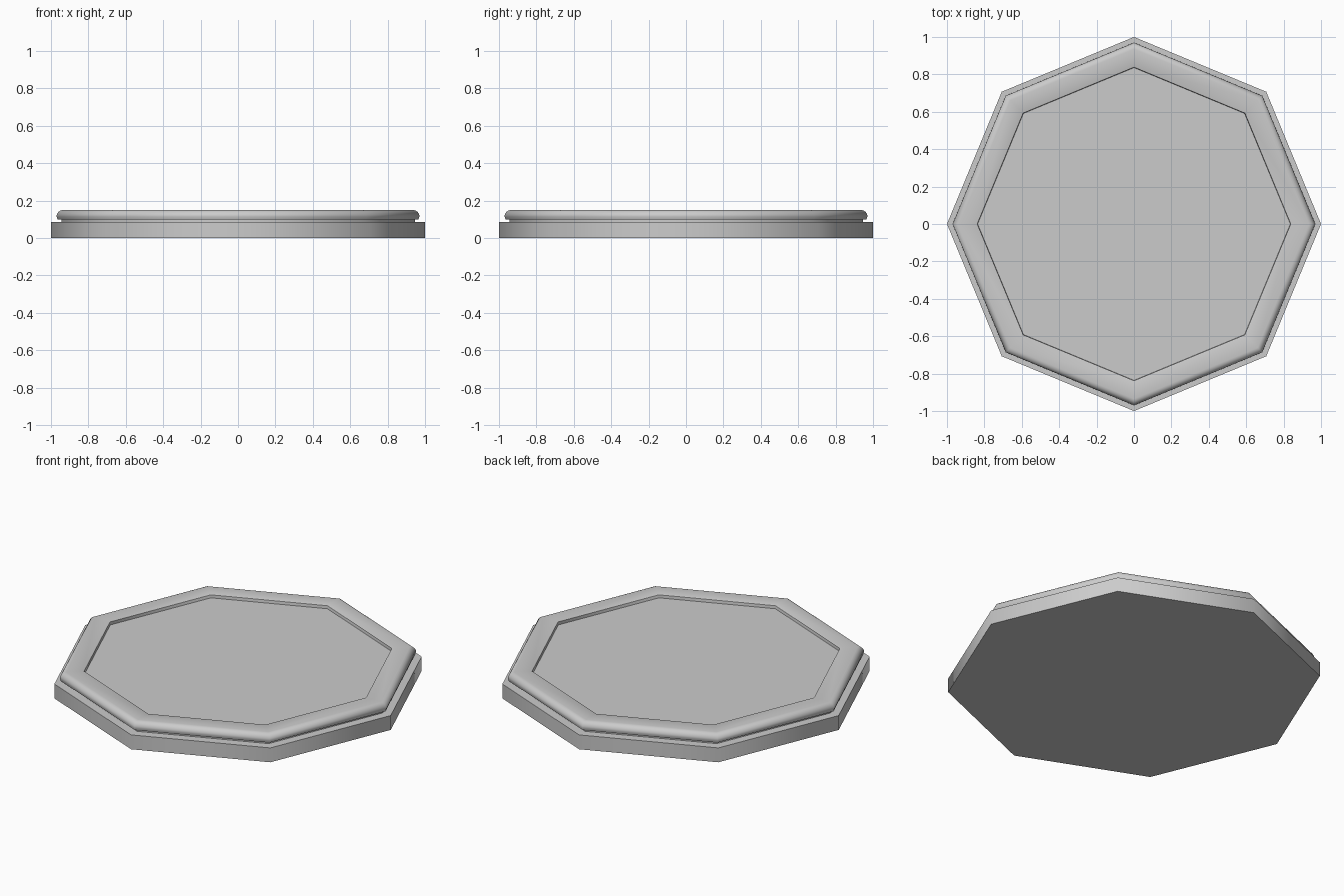
import bpy, bmesh, math

if "Cube" in bpy.data.objects:
    bpy.data.objects.remove(bpy.data.objects["Cube"])

SIDES = 8


def octagon_lathe(name, profile):
    """Stack octagonal rings of (radius, z) and cap both ends."""
    bm = bmesh.new()
    rings = []
    for r, z in profile:
        rings.append([bm.verts.new((r * math.cos(i * math.tau / SIDES),
                                    r * math.sin(i * math.tau / SIDES), z))
                      for i in range(SIDES)])
    for a, b in zip(rings, rings[1:]):
        for i in range(SIDES):
            j = (i + 1) % SIDES
            bm.faces.new((a[i], a[j], b[j], b[i]))
    bm.faces.new(rings[0][::-1])
    bm.faces.new(rings[-1])
    bmesh.ops.recalc_face_normals(bm, faces=bm.faces)
    mesh = bpy.data.meshes.new(name)
    bm.to_mesh(mesh)
    bm.free()
    obj = bpy.data.objects.new(name, mesh)
    bpy.context.collection.objects.link(obj)
    bpy.ops.object.select_all(action='DESELECT')
    obj.select_set(True)
    bpy.context.view_layer.objects.active = obj
    bpy.ops.object.shade_smooth_by_angle(angle=math.radians(50))
    return obj


# Rounded outer lip of the top: quarter arc from the side to the rim
R, TOP, ROUND = 0.97, 0.15, 0.035
lip = [(R - ROUND + ROUND * math.cos(t), TOP - ROUND + ROUND * math.sin(t))
       for t in (k * math.pi / 12 for k in range(7))]

# Whole plate: plinth, shadow groove, rounded rim, recessed top panel
octagon_lathe("octagonal_plate",
              [(1.0, 0.0), (1.0, 0.085),               # plinth wall
               (0.945, 0.085), (0.945, 0.1),           # groove
               (0.965, 0.1), *lip,                     # rounded rim
               (0.843, TOP), (0.838, 0.147),           # inner rim edge
               (0.836, 0.13)])                         # recessed panel
